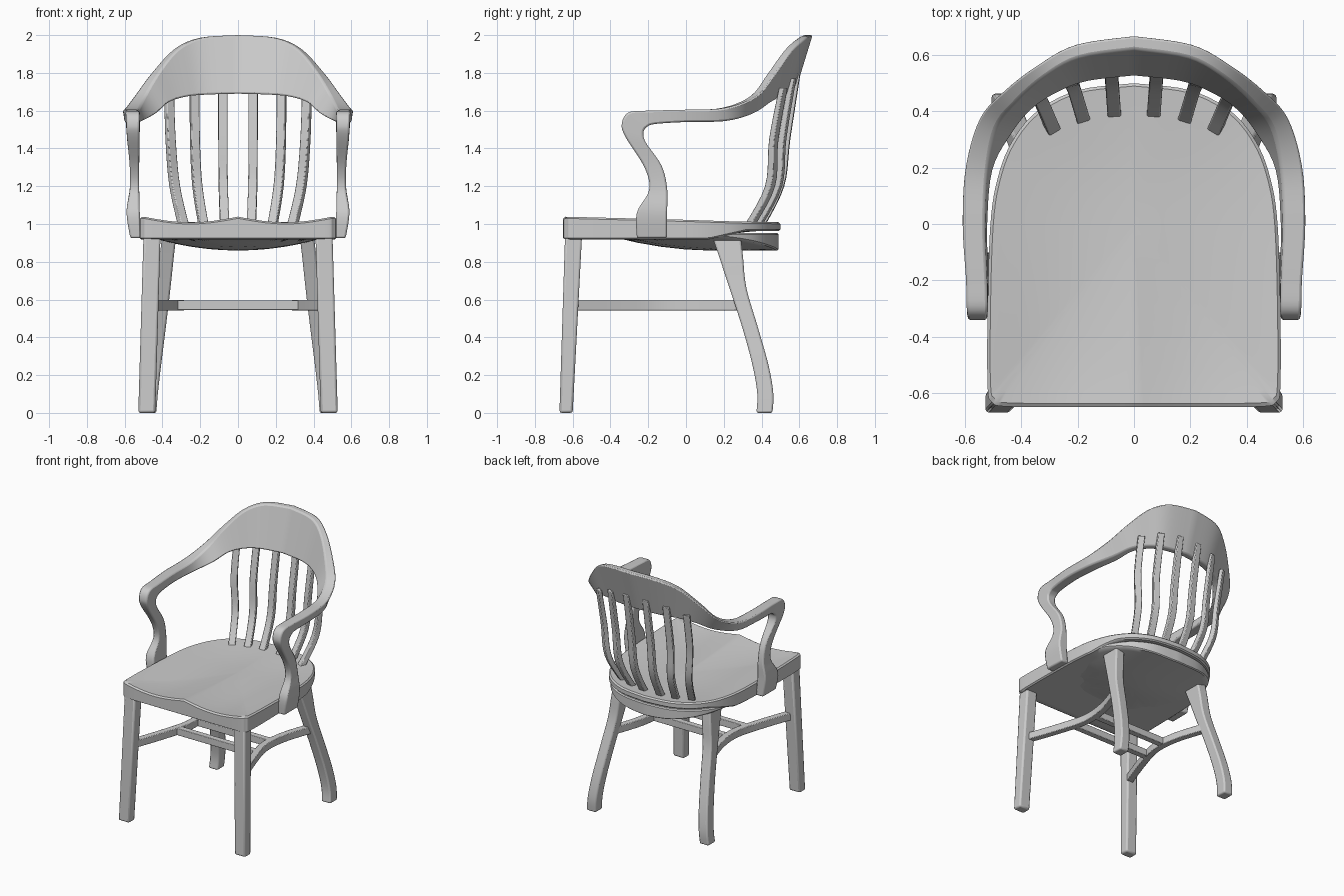
import bpy, bmesh, math
from mathutils import Vector

if "Cube" in bpy.data.objects:
    bpy.data.objects.remove(bpy.data.objects["Cube"])


def spline(rows, n):
    """Catmull-Rom resampling of rows of numbers."""
    out = []
    for i in range(len(rows) - 1):
        a, b = rows[max(i - 1, 0)], rows[i]
        c, d = rows[i + 1], rows[min(i + 2, len(rows) - 1)]
        for k in range(n):
            t = k / n
            out.append([0.5 * (2 * q + (r - p) * t + (2 * p - 5 * q + 4 * r - s) * t * t
                               + (3 * q - p - 3 * r + s) * t ** 3)
                        for p, q, r, s in zip(a, b, c, d)])
    out.append(list(rows[-1]))
    return out


def loft(name, rings, mirror=False, bevel=0.008, cap_start=True):
    """Skin a series of equal-length closed rings."""
    bm = bmesh.new()
    vs = [[bm.verts.new(p) for p in ring] for ring in rings]
    n = len(vs[0])
    for a, b in zip(vs, vs[1:]):
        for i in range(n):
            j = (i + 1) % n
            bm.faces.new((a[i], a[j], b[j], b[i]))
    if cap_start:
        bm.faces.new(vs[0][::-1])
    bm.faces.new(vs[-1])
    bmesh.ops.recalc_face_normals(bm, faces=bm.faces)
    me = bpy.data.meshes.new(name)
    bm.to_mesh(me)
    bm.free()
    me.shade_smooth()
    me.set_sharp_from_angle(angle=math.radians(35))
    ob = bpy.data.objects.new(name, me)
    bpy.context.collection.objects.link(ob)
    if mirror:
        ob.modifiers.new("mirror", 'MIRROR')
    if bevel:
        m = ob.modifiers.new("bevel", 'BEVEL')
        m.width, m.segments, m.limit_method = bevel, 2, 'ANGLE'
        m.angle_limit = math.radians(40)
    return ob


def box_ring(x, y, z, wx, wy):
    return [(x + i * wx / 2, y + j * wy / 2, z) for i, j in ((-1, -1), (1, -1), (1, 1), (-1, 1))]


def clamp(v):
    return max(0.0, min(1.0, v))


# Seat outline, front centre to back centre, then mirrored
half = spline([(0, -.65), (.25, -.65), (.46, -.648), (.505, -.632), (.52, -.58), (.52, -.3),
               (.51, 0), (.485, .16), (.435, .29), (.345, .40), (.2, .475), (0, .5)], 5)
outline = half + [(-x, y) for x, y in half[-2:0:-1]]


def disc(name, top, bottom, size, edge):
    """Slab on the seat outline with shaped top and bottom surfaces."""
    steps = [.02, .2, .4, .6, .8, .92, 1 - edge]

    def ring(s, f, dz=0):
        return [(x * s * size, y * s * size, f(x * s, y * s, s) + dz) for x, y in outline]
    rings = [ring(s, top) for s in steps] + [ring(1, top, -edge * .5), ring(1, bottom, edge * .4)]
    rings += [ring(s, bottom) for s in reversed(steps)]
    return loft(name, rings, bevel=0)


# Seat: saddled top with a low centre ridge at the front
def seat_top(x, y, s):
    wave = .03 * math.sin(math.pi * clamp(abs(x) / .5)) * clamp((.4 - y) / .9)
    return 1.04 - .026 * (y + .65) - wave - .025 * (1 - s * s)


def seat_bottom(x, y, s):
    return .918 + .045 * clamp((y - .12) / .2)


disc("seat", seat_top, seat_bottom, 1, .02)


# Bowed rear block under the seat
def block_bottom(x, y, s):
    return min(.93, .86 + .05 * (x / .4) ** 2 + .06 * (max(0, .15 - y) / .5) ** 2)


disc("under_seat_block", lambda x, y, s: .952, block_bottom, .98, .015)

# Continuous crest rail, arm and arm post:
# upper edge xyz, lower edge xyz, thickness, outward angle
stations = [
    (0, .645, 2.0, 0, .55, 1.69, .05, 0),
    (.2, .615, 1.985, .17, .53, 1.685, .05, 15),
    (.33, .545, 1.925, .28, .49, 1.675, .05, 30),
    (.44, .455, 1.80, .38, .43, 1.645, .06, 42),
    (.52, .36, 1.68, .46, .34, 1.585, .07, 58),
    (.56, .2, 1.615, .54, .2, 1.545, .08, 76),
    (.57, 0, 1.605, .56, 0, 1.54, .08, 90),
    (.56, -.2, 1.60, .555, -.16, 1.53, .075, 90),
    (.557, -.305, 1.59, .555, -.205, 1.515, .075, 90),
    (.556, -.34, 1.53, .555, -.225, 1.485, .07, 90),
    (.555, -.32, 1.46, .553, -.212, 1.43, .065, 90),
    (.548, -.22, 1.30, .548, -.13, 1.31, .05, 90),
    (.548, -.195, 1.18, .548, -.10, 1.19, .05, 90),
    (.555, -.26, 1.06, .555, -.10, 1.06, .07, 90),
    (.54, -.26, .925, .54, -.10, .925, .06, 90),
]
rings = []
for ax, ay, az, bx, by, bz, t, ang in spline(stations, 5):
    r = math.radians(ang)
    n = Vector((math.sin(r), math.cos(r), 0)) * t / 2
    a, b = Vector((ax, ay, az)), Vector((bx, by, bz))
    rings.append([a + n, a - n, b - n, b + n])
loft("crest_rail_and_arms", rings, mirror=True, bevel=.01, cap_start=False)

# Back slats, three per side
slats = {
    "inner": [(.07, .39, .98), (.078, .50, 1.2), (.08, .535, 1.45), (.08, .59, 1.79)],
    "middle": [(.18, .37, .98), (.215, .485, 1.2), (.228, .51, 1.45), (.23, .565, 1.77)],
    "outer": [(.285, .33, .98), (.335, .445, 1.2), (.357, .465, 1.45), (.365, .515, 1.72)],
}
for k, (name, pts) in enumerate(slats.items()):
    r = -math.radians(3 + 14 * k)
    u = Vector((math.cos(r), math.sin(r), 0)) * .024
    path = [Vector(p) for p in spline(pts, 5)]
    rings = []
    for i, p in enumerate(path):
        v = Vector((-u.y, u.x, 0)).normalized() * (.022 - .008 * i / (len(path) - 1))
        rings.append([p - u - v, p + u - v, p + u + v, p - u + v])
    loft("back_slat_" + name, rings, mirror=True, bevel=.005)

# Front legs: straight, tapered and splayed
loft("front_leg", [box_ring(.455, -.595, .95, .09, .09), box_ring(.483, -.635, 0, .09, .07)],
     mirror=True, bevel=.012)

# Rear legs: sabre curve
rear = [(.365, .215, .93, .075, .15), (.378, .24, .82, .075, .125), (.395, .275, .66, .075, .09),
        (.42, .34, .45, .075, .083), (.445, .395, .25, .075, .085), (.462, .42, .1, .075, .085),
        (.47, .415, 0, .075, .085)]
loft("rear_leg", [box_ring(*p) for p in spline(rear, 4)], mirror=True, bevel=.01)

# Side stretchers bowed inward, joined by two cross bars
path = [Vector((x, y, .57)) for x, y in
        spline([(.455, -.6), (.37, -.36), (.31, -.14), (.325, .06), (.395, .28)], 5)]
rings = []
for i, p in enumerate(path):
    d = (path[min(i + 1, len(path) - 1)] - path[max(i - 1, 0)]).normalized()
    n, h = Vector((-d.y, d.x, 0)) * .024, Vector((0, 0, .027))
    rings.append([p - n - h, p + n - h, p + n + h, p - n + h])
loft("side_stretcher", rings, mirror=True, bevel=.004)
for name, y, w in (("front", -.25, .335), ("rear", -.05, .31)):
    loft("cross_stretcher_" + name,
         [[(x, y + a * .023, .57 + b * .026) for a, b in ((-1, -1), (1, -1), (1, 1), (-1, 1))]
          for x in (-w, w)], bevel=.004)
